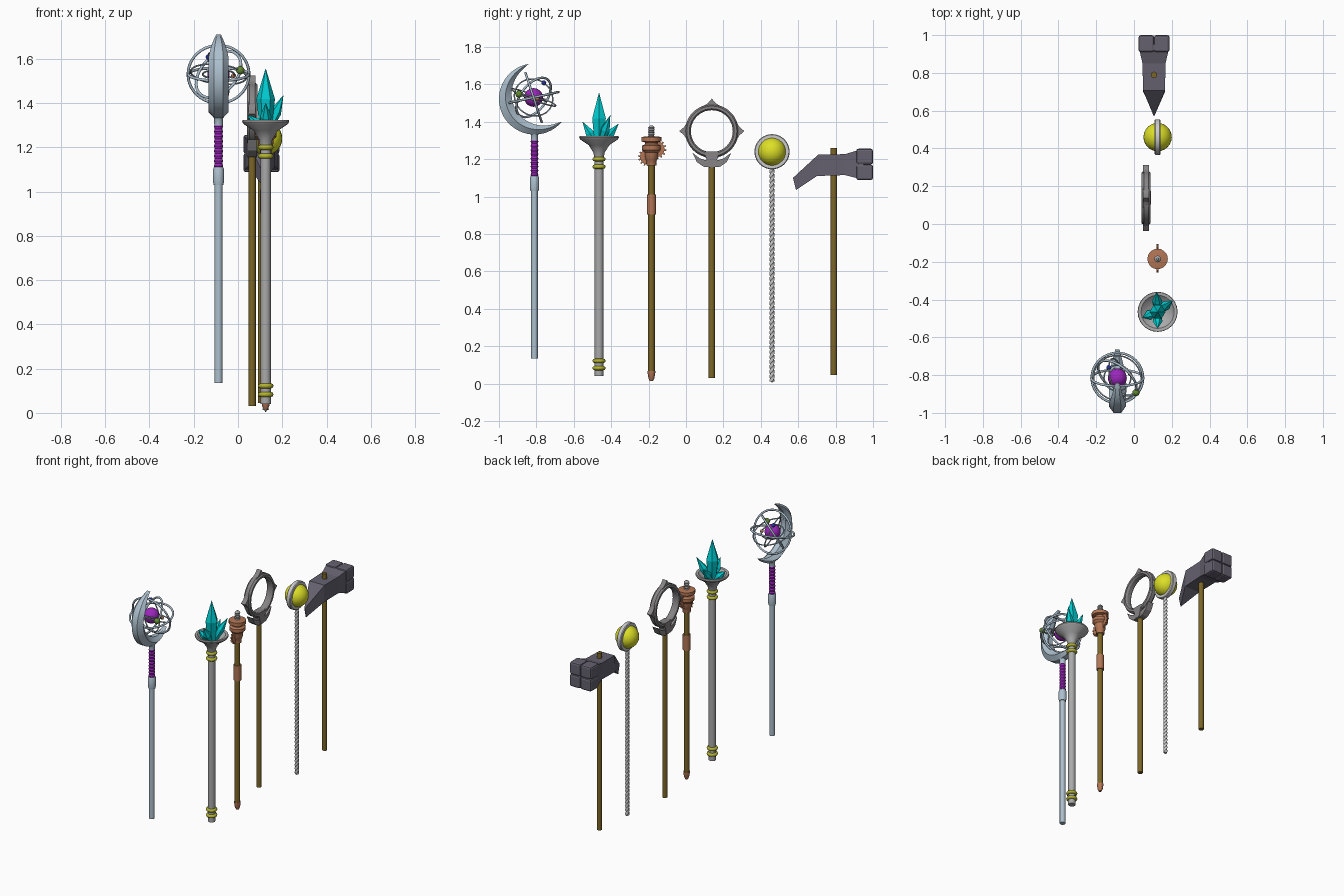
import bpy, bmesh
from math import sin, cos, pi, radians
from mathutils import Vector

if "Cube" in bpy.data.objects:
    bpy.data.objects.remove(bpy.data.objects["Cube"])

COLORS = {"steel": (.42, .53, .62), "purple": (.33, .02, .5), "stone": (.4, .4, .4), "gold": (.45, .45, .03),
          "cyan": (0, .6, .63), "wood": (.2, .13, .02), "copper": (.45, .18, .09), "iron": (.24, .23, .23),
          "yellow": (.72, .74, .02), "slate": (.13, .12, .16), "blue": (.02, .03, .3), "green": (.12, .25, .03),
          "silver": (.55, .55, .55)}
MATS = {}
for k, c in COLORS.items():
    MATS[k] = bpy.data.materials.new(k)
    MATS[k].diffuse_color = (*c, 1)


def finish(ob, name, mat, smooth=None):
    ob.name = name
    ob.data.materials.append(MATS[mat])
    if smooth:
        bpy.ops.object.select_all(action='DESELECT')
        ob.select_set(True)
        bpy.context.view_layer.objects.active = ob
        bpy.ops.object.shade_smooth_by_angle(angle=radians(smooth))
    return ob


def loft(name, rings, mat, closed=False, smooth=None):
    """Skin equal-length rings of points; capped unless closed."""
    bm = bmesh.new()
    vs = [[bm.verts.new(p) for p in r] for r in rings]
    n = len(vs[0])
    for i in range(len(vs) if closed else len(vs) - 1):
        a, b = vs[i], vs[(i + 1) % len(vs)]
        for j in range(n):
            bm.faces.new((a[j], a[(j + 1) % n], b[(j + 1) % n], b[j]))
    if not closed:
        bm.faces.new(vs[0])
        bm.faces.new(vs[-1])
    bmesh.ops.recalc_face_normals(bm, faces=bm.faces)
    me = bpy.data.meshes.new(name)
    bm.to_mesh(me)
    bm.free()
    ob = bpy.data.objects.new(name, me)
    bpy.context.collection.objects.link(ob)
    return finish(ob, name, mat, smooth)


def lathe(name, x, y, prof, mat, n=16, smooth=35):
    return loft(name, [[(x + r * cos(2 * pi * j / n), y + r * sin(2 * pi * j / n), z) for j in range(n)]
                       for r, z in prof], mat, smooth=smooth)


def rod(name, x, y, r, z0, z1, mat):
    return lathe(name, x, y, [(r, z0), (r, z1)], mat)


def prism(name, x, pts, half, mat):
    """Extrude a (y, z) outline along x."""
    return loft(name, [[(x + s * half, y, z) for y, z in pts] for s in (-1, 1)], mat)


def ball(name, loc, r, mat):
    bpy.ops.mesh.primitive_uv_sphere_add(segments=24, ring_count=14, radius=r, location=loc)
    return finish(bpy.context.object, name, mat, 60)


def hoop(name, loc, normal, R, r, mat):
    bpy.ops.mesh.primitive_torus_add(major_segments=40, minor_segments=8, major_radius=R, minor_radius=r, location=loc)
    ob = bpy.context.object
    ob.rotation_euler = Vector(normal).to_track_quat('Z', 'Y').to_euler()
    return finish(ob, name, mat, 60)


def band(name, x, y, z, prof, mat, n=40):
    """Ring facing x, swept from an (x offset, radius) section."""
    return loft(name, [[(x + dx, y + R * cos(2 * pi * i / n), z + R * sin(2 * pi * i / n)) for dx, R in prof]
                       for i in range(n)], mat, closed=True, smooth=25)


# crescent staff: shaft, grip, crescent, orbit rings
X, Y = -.088, -.81
rod("crescent_shaft", X, Y, .018, .135, 1.04, "steel")
lathe("crescent_collar", X, Y, [(.022, 1.03), (.025, 1.045), (.025, 1.10), (.021, 1.11)], "steel")
lathe("crescent_grip", X, Y, [(.021 if i % 2 else .017, 1.105 + i * .2 / 18) for i in range(19)], "purple")
lathe("crescent_socket", X, Y, [(.019, 1.295), (.02, 1.33), (.035, 1.355)], "steel")
rings = []
for i in range(33):
    t = radians(100 + 220 * i / 32)
    s = max(sin(pi * i / 32), .004)
    w, h = .075 * s ** .75, .045 * (.25 + .75 * min(1, s * 1.6))
    sec = [(-.4, 0), (-1, .5), (-.45, 1), (.45, 1), (1, .5), (.4, 0)]
    rings.append([(X + a * h, Y + (.19 - w + b * w) * cos(t), 1.522 + (.19 - w + b * w) * sin(t)) for a, b in sec])
loft("crescent_blade", rings, "steel", smooth=20)
C = Vector((X, -.815, 1.53))
ball("crescent_orb", C, .05, "purple")
for i, nrm in enumerate([(0, 1, .33), (0, -.22, 1), (.55, .65, -.5)]):
    hoop(f"outer_ring_{i}", C, nrm, (.138, .136, .122)[i], .0065, "steel")
for nm, d, r, ref in [("green", (.098, -.078, .018), .019, (.2, .3, 1)), ("blue", (-.045, .055, .078), .013, (1, .2, .3)),
                      ("copper", (.068, .02, -.006), .011, (0, .3, 1))]:
    d = Vector(d)
    ball(nm + "_planet", C + d, r, nm)
    hoop(nm + "_orbit", C, d.cross(Vector(ref)).cross(d), d.length, .004, "steel")

# crystal staff
X, Y = .125, -.465
rod("crystal_shaft", X, Y, .023, .04, 1.24, "stone")
for i, z in enumerate((.083, .122, 1.16, 1.2)):
    hoop(f"gold_band_{i}", (X, Y, z), (0, 0, 1), .024, .0115, "gold")
lathe("crystal_bowl", X, Y, [(.024, 1.2), (.03, 1.235), (.055, 1.275), (.1, 1.305), (.106, 1.315), (.104, 1.324),
                             (.088, 1.322), (.06, 1.295), (.02, 1.28)], "stone", 24)


def crystal(name, base, tip, r):
    base, tip = Vector(base), Vector(tip)
    ax = tip - base
    q = ax.to_track_quat('Z', 'Y')
    loft(name, [[base + ax * f + q @ Vector((r * k * cos(j * pi / 3), r * k * sin(j * pi / 3), 0)) for j in range(6)]
                for f, k in ((0, .6), (.52, 1), (1, .02))], "cyan")


crystal("main_crystal", (X, Y, 1.27), (X, Y, 1.555), .042)
for i, (dx, dy, z) in enumerate([(.08, .06, 1.435), (-.005, .105, 1.39), (-.08, -.03, 1.345), (0, -.088, 1.40)]):
    crystal(f"side_crystal_{i}", (X + dx * .1, Y + dy * .1, 1.275), (X + dx, Y + dy, z), .026)

# gear staff
X, Y = .125, -.185
rod("gear_shaft", X, Y, .018, .05, 1.2, "wood")
lathe("gear_foot", X, Y, [(.009, .015), (.016, .03), (.021, .06), (.021, .068)], "copper")
rod("gear_sleeve", X, Y, .0245, .905, 1.01, "copper")
lathe("gear_head", X, Y, [(.026, 1.165), (.026, 1.19), (.033, 1.2), (.036, 1.235), (.05, 1.25), (.05, 1.272), (.034, 1.28),
                          (.034, 1.29), (.054, 1.295), (.054, 1.318), (.03, 1.322)], "copper", 20)
lathe("gear_screw", X, Y, [(.018 if i % 2 else .014, 1.315 + i * .006) for i in range(10)] + [(.006, 1.38)], "stone", 12)
for i, (y, z, r) in enumerate([(-.207, 1.212, .049), (-.158, 1.254, .053)]):
    pts = [(y + R * cos(a), z + R * sin(a)) for k in range(14) for R, a in
           [(r * f, 2 * pi * (k + o) / 14) for f, o in ((.8, 0), (.8, .5), (1, .58), (1, .92))]]
    prism(f"gear_{i}", X, pts, .005, "copper")

# ring staff
X, Y, Z = .064, .138, 1.35
rod("ring_shaft", X, Y, .0165, .03, 1.18, "wood")
band("open_ring", X, Y, Z, [(-.024, .12), (-.024, .134), (-.012, .143), (.012, .143), (.024, .134), (.024, .12),
                            (.012, .112), (-.012, .112)], "iron")
for k in range(4):
    a = k * pi / 2
    pts = [(.075, .117), (.022, .148), (0, .174), (-.022, .148), (-.075, .117), (0, .125)]
    prism(f"ring_point_{k}", X, [(Y + u * cos(a) - v * sin(a), Z + u * sin(a) + v * cos(a)) for u, v in pts],
          .016, "iron")
prism("ring_socket", X, [(Y - .018, 1.16), (Y + .018, 1.16), (Y + .036, 1.225), (Y + .036, 1.242), (Y - .036, 1.242),
                         (Y - .036, 1.225)], .025, "iron")
for s in (-1, 1):
    pts = [(0, 1.155), (.045, 1.16), (.08, 1.185), (.104, 1.235), (.065, 1.205), (.038, 1.196), (0, 1.195)]
    prism("ring_fang", X, [(Y + s * u, v) for u, v in pts], .022, "iron")

# twisted staff with orb
X, Y, Z = .125, .46, 1.24
loft("twisted_shaft", [[(X + .0145 * cos(a), Y + .0145 * sin(a), .012 + 1.15 * i / 176)
                        for a in [i * pi / 8 + j * pi / 2 for j in range(4)]] for i in range(177)], "silver")
lathe("twisted_foot", X, Y, [(.002, .005), (.011, .02)], "silver", 8)
ball("yellow_orb", (X, Y, Z), .075, "yellow")
band("orb_band", X, Y, Z, [(-.016, .07), (-.016, .09), (-.011, .094), (.011, .094), (.016, .09), (.016, .07)], "silver")

# hammer
X, Y = .106, .79
rod("hammer_shaft", X, Y, .0165, .045, 1.26, "wood")
secs = [(.572, 1.10, .588, 1.035, .002), (.706, 1.224, .70, 1.11, .058), (.85, 1.227, .85, 1.115, .061),
        (.92, 1.248, .92, 1.097, .077), (.95, 1.248, .95, 1.097, .077)]
loft("hammer_head", [[(X - h, a, b), (X + h, a, b), (X + h, c, d), (X - h, c, d)] for a, b, c, d, h in secs], "slate")
for sx in (-1, 1):
    for sz in (-1, 1):
        bpy.ops.mesh.primitive_cube_add(size=1, location=(X + sx * .041, .955, 1.172 + sz * .042))
        ob = bpy.context.object
        ob.scale = (.082, .09, .084)
        bpy.ops.object.transform_apply(location=False, rotation=False)
        m = ob.modifiers.new("bevel", 'BEVEL')
        m.width, m.segments = .012, 2
        finish(ob, "hammer_face_block", "slate")

for m in bpy.data.materials:
    if m.users and not m.is_grease_pencil:
        m.use_nodes = True
        m.node_tree.nodes["Principled BSDF"].inputs["Base Color"].default_value = m.diffuse_color
